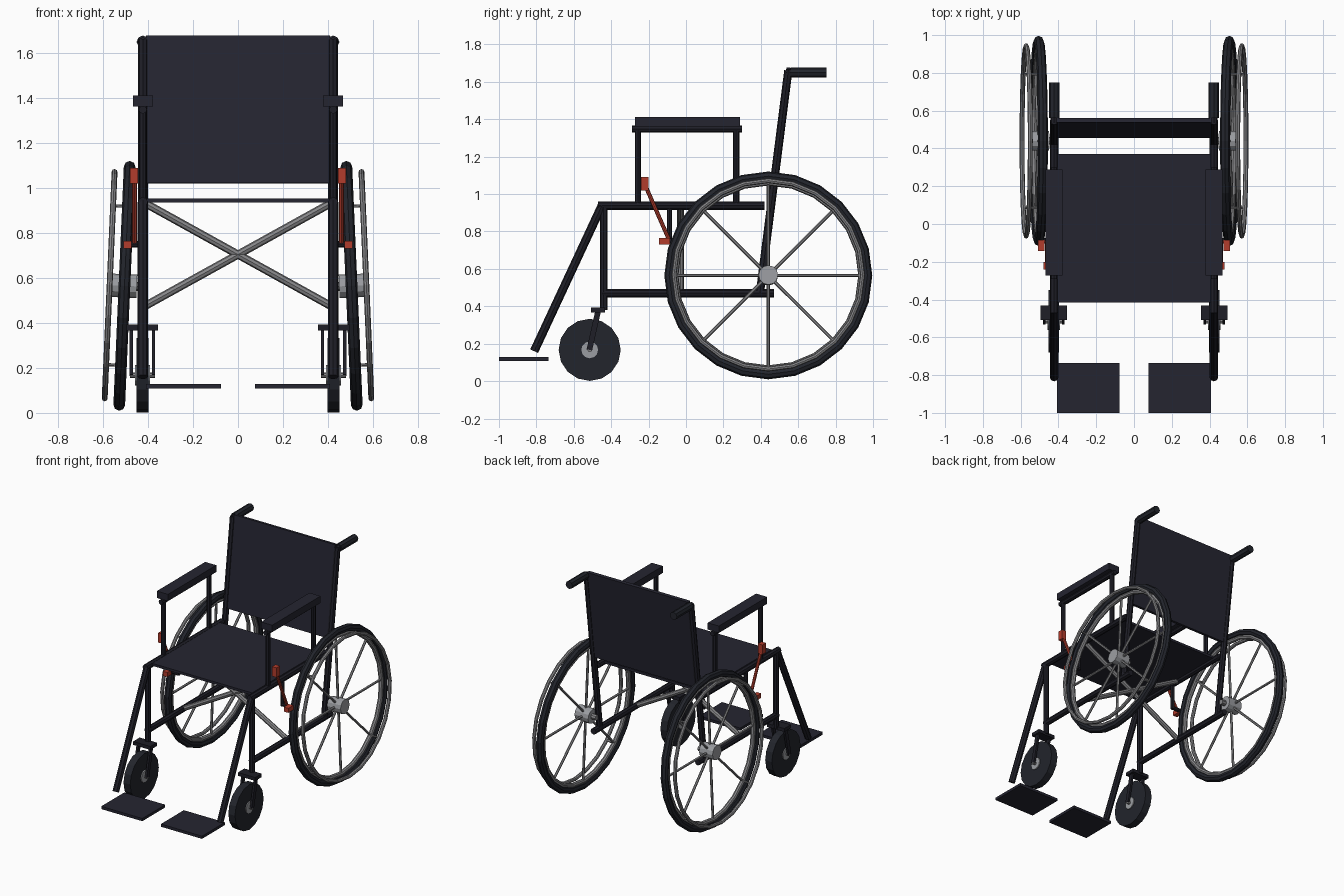
import bpy, bmesh, math
from mathutils import Matrix, Vector

if "Cube" in bpy.data.objects:
    bpy.data.objects.remove(bpy.data.objects["Cube"])


def material(name, rgb):
    m = bpy.data.materials.new(name)
    m.use_nodes = True
    m.diffuse_color = (*rgb, 1)
    m.node_tree.nodes["Principled BSDF"].inputs["Base Color"].default_value = (*rgb, 1)
    return m


FABRIC = material("dark fabric", (0.018, 0.018, 0.03))
FRAME = material("black frame", (0.013, 0.013, 0.02))
RUBBER = material("tyre rubber", (0.016, 0.018, 0.025))
STEEL = material("steel", (0.24, 0.24, 0.25))
HUB = material("hub metal", (0.33, 0.34, 0.36))
RED = material("brake red", (0.45, 0.045, 0.025))


def finish(name, bm, mat, matrix=Matrix()):
    bm.transform(matrix)
    bmesh.ops.recalc_face_normals(bm, faces=bm.faces)
    mesh = bpy.data.meshes.new(name)
    bm.to_mesh(mesh)
    bm.free()
    mesh.materials.append(mat)
    ob = bpy.data.objects.new(name, mesh)
    bpy.context.scene.collection.objects.link(ob)
    return ob


def tube(name, a, b, r, mat, sides=8, space=Matrix()):
    a, b = Vector(a), Vector(b)
    d = b - a
    bm = bmesh.new()
    bmesh.ops.create_cone(bm, cap_ends=True, segments=sides, radius1=r, radius2=r, depth=d.length)
    place = Matrix.Translation((a + b) / 2) @ d.to_track_quat('Z', 'Y').to_matrix().to_4x4()
    return finish(name, bm, mat, space @ place)


def box(name, centre, size, mat, tilt=0):
    bm = bmesh.new()
    bmesh.ops.create_cube(bm, size=1)
    place = Matrix.Translation(centre) @ Matrix.Rotation(tilt, 4, 'X')
    return finish(name, bm, mat, place @ Matrix.Diagonal((*size, 1)))


def ring(name, major, minor, x, mat, space, steps=24, sides=8):
    # Circle profile spun around the local x axis
    bm = bmesh.new()
    ts = [2 * math.pi * i / sides for i in range(sides)]
    vs = [bm.verts.new((x + minor * math.cos(t), 0, major + minor * math.sin(t))) for t in ts]
    es = [bm.edges.new((vs[i], vs[i - 1])) for i in range(sides)]
    bmesh.ops.spin(bm, geom=vs + es, cent=(0, 0, 0), axis=(1, 0, 0),
                   angle=2 * math.pi, steps=steps, use_merge=True)
    bmesh.ops.remove_doubles(bm, verts=bm.verts, dist=0.0005)
    return finish(name, bm, mat, space)


def drive_wheel(side, s):
    # Cambered wheel, built around its own axle
    space = Matrix.Translation((s * 0.505, 0.44, 0.565)) @ Matrix.Rotation(-s * math.radians(2.5), 4, 'Y')
    ring(side + "_tyre", 0.53, 0.026, 0, RUBBER, space)
    ring(side + "_wheel_rim", 0.497, 0.016, 0, STEEL, space)
    ring(side + "_hand_rim", 0.504, 0.013, s * 0.066, STEEL, space)
    tube(side + "_hub", (-0.055, 0, 0), (0.055, 0, 0), 0.052, HUB, 12, space)
    tube(side + "_axle", (-s * 0.09, 0, 0), (0, 0, 0), 0.02, STEEL, 8, space)
    for i in range(8):
        t = i * math.pi / 4
        c, n = math.cos(t), math.sin(t)
        tube(side + "_spoke", (0, 0.03 * c, 0.03 * n), (0, 0.49 * c, 0.49 * n), 0.009, STEEL, 6, space)
        if i % 2:
            tube(side + "_rim_standoff", (0, 0.5 * c, 0.5 * n),
                 (s * 0.066, 0.5 * c, 0.5 * n), 0.007, STEEL, 6, space)


def caster(side, s):
    x = s * 0.425
    y, z = -0.515, 0.167
    tube(side + "_caster_tyre", (x - 0.027, y, z), (x + 0.027, y, z), 0.166, RUBBER, 16)
    tube(side + "_caster_hub", (x - 0.034, y, z), (x + 0.034, y, z), 0.045, HUB, 12)
    tube(side + "_caster_axle", (x - 0.055, y, z), (x + 0.055, y, z), 0.012, STEEL)
    box(side + "_fork_crown", (x, -0.47, 0.38), (0.14, 0.075, 0.025), FRAME)
    for e in (-1, 1):
        box(side + "_fork_blade", (x + e * 0.05, -0.493, 0.272), (0.014, 0.03, 0.215), FRAME,
            -math.atan2(0.045, 0.2))


BACK_LEAN = -math.atan2(0.15, 1.18)

for side, s in (("left", 1), ("right", -1)):
    x = s * 0.423

    def bar(name, y1, z1, y2, z2, r=0.022, mat=FRAME, bx=x):
        tube(f"{side}_{name}", (bx, y1, z1), (bx, y2, z2), r, mat)

    # Side frame
    bar("seat_rail", -0.47, 0.938, 0.42, 0.938)
    bar("lower_rail", -0.45, 0.47, 0.47, 0.47)
    bar("front_post", -0.44, 0.38, -0.44, 0.938, 0.02)
    bar("back_post", 0.395, 0.47, 0.547, 1.66)
    bar("legrest_tube", -0.45, 0.938, -0.812, 0.16, 0.023)
    bar("push_handle_tube", 0.535, 1.65, 0.6, 1.65, 0.02)
    bar("push_handle_grip", 0.56, 1.65, 0.75, 1.65, 0.028, RUBBER)
    box(side + "_footplate", (s * 0.242, -0.868, 0.118), (0.333, 0.265, 0.02), FABRIC)

    # Armrest
    bar("armrest_front_post", -0.257, 0.938, -0.257, 1.35, 0.017)
    bar("armrest_rear_post", 0.268, 0.938, 0.268, 1.35, 0.017)
    bar("armrest_rail", -0.29, 1.348, 0.3, 1.348, 0.018)
    box(side + "_armrest_pad", (x, 0.008, 1.387), (0.09, 0.56, 0.05), FABRIC)

    # Wheel brake
    bar("brake_bracket", -0.088, 0.74, -0.088, 0.938, 0.014)
    tube(side + "_brake_pivot", (x, -0.088, 0.75), (s * 0.48, -0.088, 0.75), 0.014, FRAME)
    bar("brake_lever", -0.088, 0.75, -0.215, 1.04, 0.011, RED, s * 0.46)
    box(side + "_brake_grip", (s * 0.462, -0.22, 1.055), (0.036, 0.04, 0.07), RED)
    box(side + "_brake_shoe", (s * 0.491, -0.115, 0.748), (0.036, 0.058, 0.033), RED)

    drive_wheel(side, s)
    caster(side, s)
    # Folding cross brace
    tube(side + "_cross_brace", (x, -0.03, 0.938), (-x, -0.03, 0.47), 0.018, STEEL)

# Seat and backrest
box("seat", (0, -0.023, 0.945), (0.81, 0.785, 0.018), FABRIC)
box("backrest", (0, 0.508, 1.349), (0.82, 0.024, 0.66), FABRIC, BACK_LEAN)
